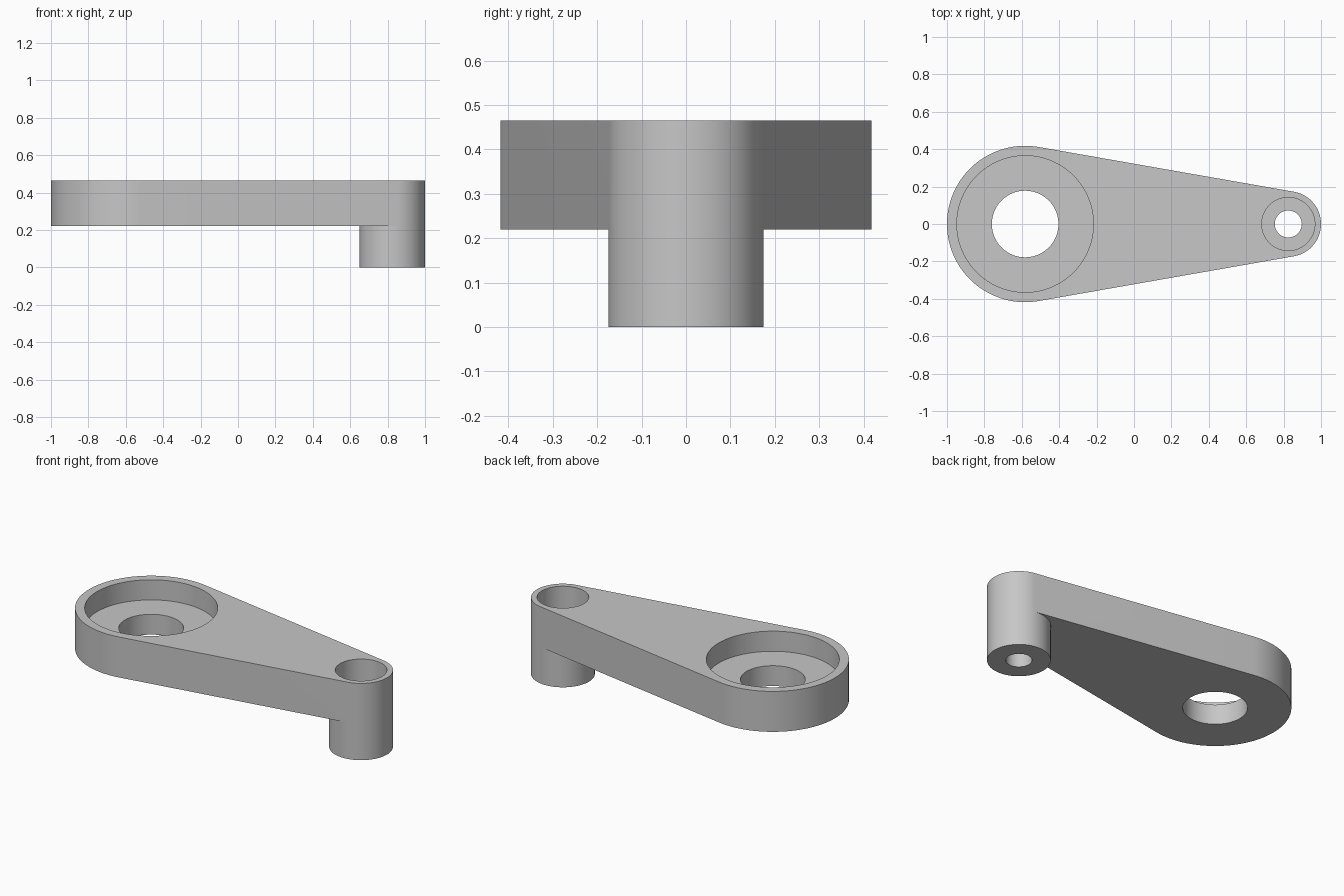
import bpy, bmesh
from math import acos, cos, sin, pi, tau

cube = bpy.data.objects.get("Cube")
if cube:
    bpy.data.objects.remove(cube)

# Main dimensions: large end, small end and the levels of the lever
BIG_X, BIG_R = -0.582, 0.418
SMALL_X, SMALL_R = 0.825, 0.175
TOP, UNDERSIDE = 0.465, 0.22
BIG_POCKET_R, BIG_HOLE_R, BIG_FLOOR = 0.365, 0.178, 0.343
SMALL_POCKET_R, SMALL_HOLE_R, SMALL_FLOOR = 0.142, 0.072, 0.12
tangent = acos((BIG_R - SMALL_R) / (SMALL_X - BIG_X))

bm = bmesh.new()
welded = {}


def arc(cx, r, start, end, n):
    """Points along an arc, both ends included."""
    step = (end - start) / n
    return [(cx + r * cos(start + i * step), r * sin(start + i * step))
            for i in range(n + 1)]


def circle(cx, r):
    return arc(cx, r, 0, tau, 96)[:-1]


def loop(points, z):
    """Vertices at one level, shared wherever loops touch."""
    verts = []
    for x, y in points:
        key = (round(x, 4), round(y, 4), z)
        if key not in welded:
            welded[key] = bm.verts.new((x, y, z))
        verts.append(welded[key])
    return verts


def band(a, b):
    """Quads between two closed loops of equal length."""
    for i in range(len(a)):
        bm.faces.new((a[i - 1], a[i], b[i], b[i - 1]))


def flat_fill(*loops):
    """Flat face bounded by an outer loop and its holes."""
    edges = []
    for ring in loops:
        for i in range(len(ring)):
            pair = (ring[i - 1], ring[i])
            edges.append(bm.edges.get(pair) or bm.edges.new(pair))
    bmesh.ops.triangle_fill(bm, edges=edges, use_beauty=True, normal=(0, 0, 1))


# Outlines: tapered plate, and the round boss under its small end
big_arc = arc(BIG_X, BIG_R, tangent, tau - tangent, 64)
nose_arc = arc(SMALL_X, SMALL_R, -tangent, tangent, 48)
heel_arc = arc(SMALL_X, SMALL_R, tangent, tau - tangent, 48)
plate = big_arc + nose_arc
boss = nose_arc + heel_arc[1:-1]

# Large end: wide pocket with a through hole
big_rim = loop(circle(BIG_X, BIG_POCKET_R), TOP)
big_floor = loop(circle(BIG_X, BIG_POCKET_R), BIG_FLOOR)
big_hole_top = loop(circle(BIG_X, BIG_HOLE_R), BIG_FLOOR)
big_hole_low = loop(circle(BIG_X, BIG_HOLE_R), UNDERSIDE)

# Small end: deep counterbore with a narrow through hole
small_rim = loop(circle(SMALL_X, SMALL_POCKET_R), TOP)
small_floor = loop(circle(SMALL_X, SMALL_POCKET_R), SMALL_FLOOR)
small_hole_top = loop(circle(SMALL_X, SMALL_HOLE_R), SMALL_FLOOR)
small_hole_low = loop(circle(SMALL_X, SMALL_HOLE_R), 0)

for chain in ((big_rim, big_floor, big_hole_top, big_hole_low),
              (small_rim, small_floor, small_hole_top, small_hole_low)):
    for upper, lower in zip(chain, chain[1:]):
        band(upper, lower)

# Outer walls, top face, underside and boss foot
band(loop(plate, TOP), loop(plate, UNDERSIDE))
band(loop(boss, UNDERSIDE), loop(boss, 0))
flat_fill(loop(plate, TOP), big_rim, small_rim)
flat_fill(loop(big_arc + heel_arc[::-1], UNDERSIDE), big_hole_low)
flat_fill(loop(boss, 0), small_hole_low)
bmesh.ops.recalc_face_normals(bm, faces=bm.faces)

mesh = bpy.data.meshes.new("lever_arm")
bm.to_mesh(mesh)
bm.free()
lever = bpy.data.objects.new("lever_arm", mesh)
bpy.context.collection.objects.link(lever)

# One plain grey material
grey = bpy.data.materials.new("light_grey")
grey.use_nodes = True
colour = (0.57, 0.57, 0.57, 1)
grey.diffuse_color = colour
grey.node_tree.nodes["Principled BSDF"].inputs["Base Color"].default_value = colour
mesh.materials.append(grey)

bpy.ops.object.select_all(action="DESELECT")
lever.select_set(True)
bpy.context.view_layer.objects.active = lever
bpy.ops.object.shade_smooth_by_angle(angle=pi / 6)
